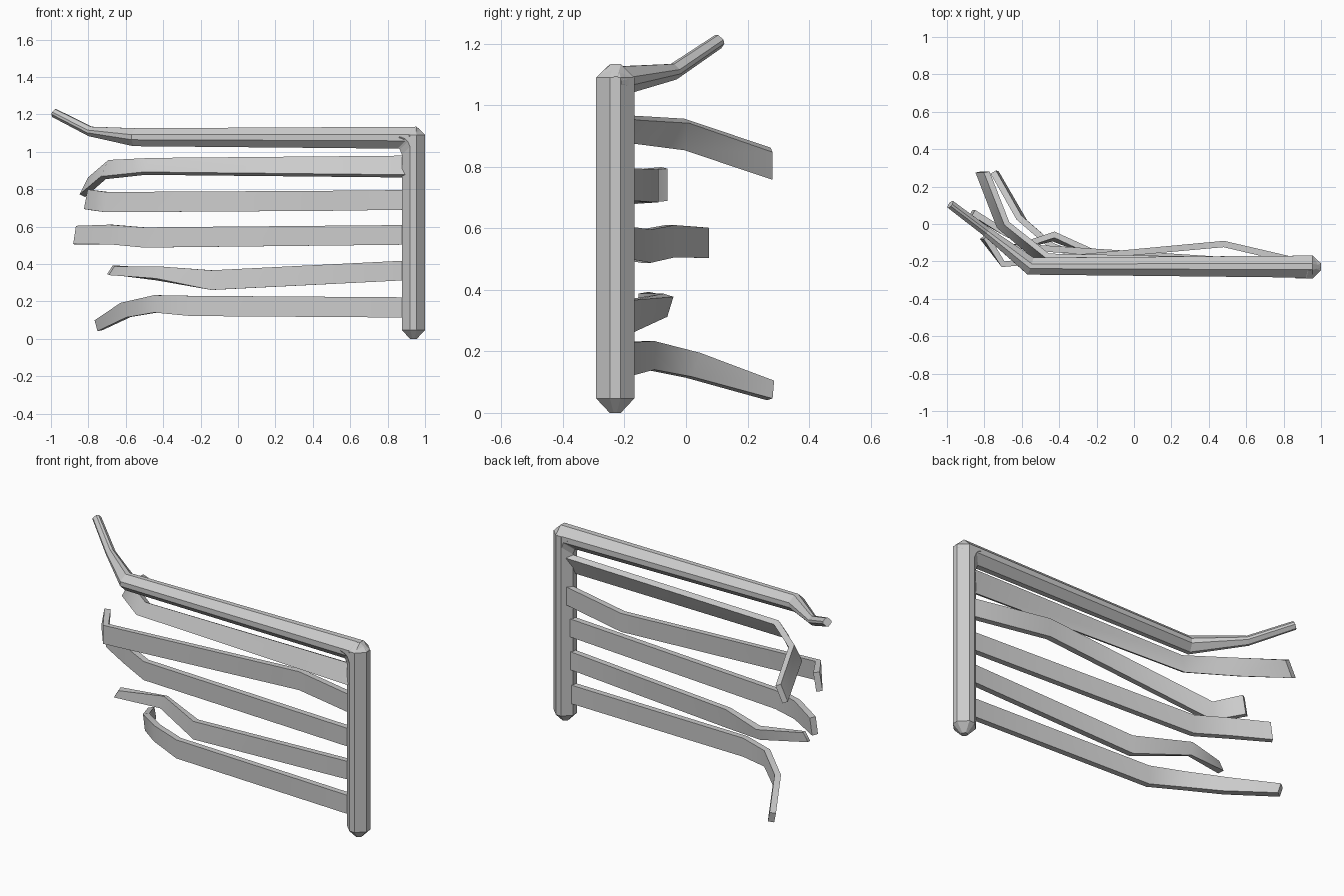
import bpy, bmesh
from mathutils import Vector

if "Cube" in bpy.data.objects:
    bpy.data.objects.remove(bpy.data.objects["Cube"])


def skin(name, rings):
    """Join matching rings of points into a closed solid."""
    bm = bmesh.new()
    vs = [[bm.verts.new(p) for p in r] for r in rings]
    n = len(vs[0])
    for a, b in zip(vs, vs[1:]):
        for i in range(n):
            j = (i + 1) % n
            bm.faces.new((a[i], a[j], b[j], b[i]))
    bm.faces.new(vs[0])
    bm.faces.new(vs[-1])
    bmesh.ops.recalc_face_normals(bm, faces=bm.faces[:])
    me = bpy.data.meshes.new(name)
    bm.to_mesh(me)
    bm.free()
    ob = bpy.data.objects.new(name, me)
    bpy.context.collection.objects.link(ob)
    bpy.ops.object.select_all(action='DESELECT')
    ob.select_set(True)
    bpy.context.view_layer.objects.active = ob
    return ob


def tangents(pts):
    out = []
    for i, p in enumerate(pts):
        t = Vector()
        if i > 0:
            t += (p - pts[i - 1]).normalized()
        if i < len(pts) - 1:
            t += (pts[i + 1] - p).normalized()
        out.append(t.normalized())
    return out


F = 0.28  # width of the flats on the chamfered square section
SECTION = [(1, F), (F, 1), (-F, 1), (-1, F), (-1, -F), (-F, -1), (F, -1), (1, -F)]


def pole(name, path):
    """Eight-sided pole; path entries are x, y, z, half width."""
    pts = [Vector(p[:3]) for p in path]
    rings = []
    for p, t, e in zip(pts, tangents(pts), path):
        side = t.cross(Vector((0, 0, 1)))
        side = side.normalized() if side.length > 0.01 else Vector((0, 1, 0))
        up = side.cross(t)
        rings.append([p + e[3] * (side * a + up * b) for a, b in SECTION])
    return skin(name, rings)


def plank(name, path, thick=0.034):
    """Bent board; entries are x, y, z, height, lean in x, lean in y."""
    pts = [Vector(p[:3]) for p in path]
    rings = []
    for p, t, e in zip(pts, tangents(pts), path):
        up = Vector((e[4], e[5], e[3])) / 2
        side = t.cross(up).normalized() * thick / 2
        rings.append([p + side + up, p - side + up, p - side - up, p + side - up])
    skin(name, rings)
    bpy.ops.object.shade_smooth_by_angle(angle=1.1)


# Upright post with tapered ends
pole("post", [(0.938, -0.23, 0, 0.018), (0.938, -0.23, 0.047, 0.062),
              (0.938, -0.23, 1.09, 0.062), (0.938, -0.23, 1.133, 0.018)])

# Top rail, bent backwards at its broken end
pole("top_rail", [(0.999, -0.228, 1.075, 0.018), (0.955, -0.228, 1.075, 0.059),
                  (-0.553, -0.225, 1.078, 0.048), (-0.79, -0.04, 1.109, 0.026),
                  (-0.982, 0.105, 1.207, 0.023)])

# Small rounded fillet inside the corner, following the chamfers
ARC = [(-0.05, 0.03), (-0.02, 0.018), (-0.007, 0.005), (0.005, -0.025), (0.03, 0.03)]
skin("corner_fillet", [[(0.872 + s + dx, -0.23 + y, 1.008 + s + dz) for dx, dz in ARC]
                       for y, s in ((-0.061, 0.043), (-0.018, 0), (0.018, 0), (0.061, 0.043))])

# Five warped boards, top to bottom
BOARDS = [
    [(0.9, -0.225, 0.921, 0.102, 0, 0.05), (-0.48, -0.185, 0.922, 0.075, 0.04, 0.025),
     (-0.70, -0.005, 0.905, 0.088, 0.04, 0.015), (-0.81, 0.278, 0.81, 0.09, 0.045, 0)],
    [(0.9, -0.205, 0.743, 0.105, 0, 0), (0.48, -0.107, 0.738, 0.107, 0, 0),
     (-0.70, -0.215, 0.731, 0.108, 0, 0), (-0.80, -0.07, 0.744, 0.105, 0.02, 0)],
    [(0.9, -0.22, 0.556, 0.105, 0, 0), (-0.5, -0.13, 0.542, 0.108, 0, 0),
     (-0.68, -0.052, 0.558, 0.105, 0, 0), (-0.865, 0.06, 0.554, 0.098, 0.015, 0)],
    [(0.9, -0.22, 0.366, 0.105, 0, 0), (-0.14, -0.188, 0.314, 0.105, 0, 0),
     (-0.43, -0.067, 0.35, 0.065, 0.01, 0.02), (-0.68, -0.138, 0.367, 0.047, 0.03, 0)],
    [(0.9, -0.225, 0.168, 0.108, 0, 0), (-0.25, -0.188, 0.176, 0.108, 0, 0),
     (-0.44, -0.117, 0.187, 0.093, 0, 0), (-0.6, 0.022, 0.155, 0.078, -0.03, 0.025),
     (-0.745, 0.275, 0.073, 0.058, -0.015, 0.005)],
]
for i, path in enumerate(BOARDS):
    plank(f"board_{i + 1}", path)
